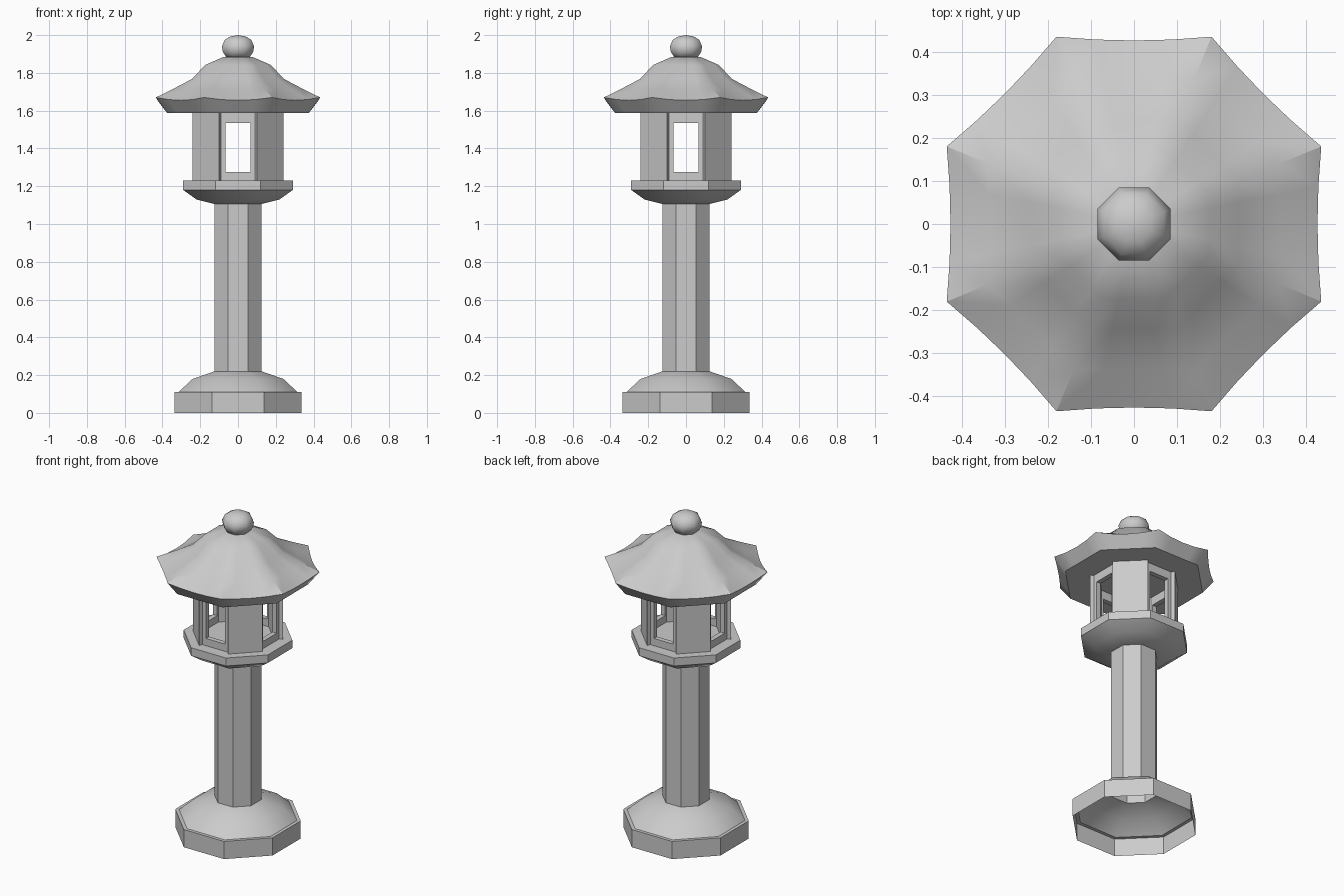
import bpy, bmesh, math
from mathutils import Matrix, Vector

if "Cube" in bpy.data.objects:
    bpy.data.objects.remove(bpy.data.objects["Cube"])

SIDES = 8
STEP = math.tau / SIDES


def ring(apothem, z, sub=1, sag=0.0):
    """Octagon ring; with sub > 1 the side middles can be drawn in and down."""
    radius = apothem / math.cos(STEP / 2)
    corners = [Vector((radius * math.cos((k + 0.5) * STEP), radius * math.sin((k + 0.5) * STEP), z))
               for k in range(SIDES)]
    pts = []
    for k in range(SIDES):
        for j in range(sub):
            t = j / sub
            p = corners[k].lerp(corners[(k + 1) % SIDES], t)
            dip = sag * 4 * t * (1 - t)
            pts.append(Vector((p.x * (1 - dip), p.y * (1 - dip), z - dip * 0.75)))
    return pts


def finish(bm, name, smooth=None):
    mesh = bpy.data.meshes.new(name)
    bm.to_mesh(mesh)
    bm.free()
    ob = bpy.data.objects.new(name, mesh)
    bpy.context.collection.objects.link(ob)
    if smooth:
        bpy.ops.object.select_all(action='DESELECT')
        ob.select_set(True)
        bpy.context.view_layer.objects.active = ob
        bpy.ops.object.shade_smooth_by_angle(angle=math.radians(smooth))
    return ob


def lathe(name, profile, sub=1, smooth=None):
    """Profile points run upward: (apothem, z, optional sag)."""
    bm = bmesh.new()
    rings = [[bm.verts.new(p) for p in ring(pt[0], pt[1], sub, pt[2] if len(pt) > 2 else 0)]
             for pt in profile]
    n = SIDES * sub
    for a, b in zip(rings, rings[1:]):
        for i in range(n):
            bm.faces.new((a[i], a[(i + 1) % n], b[(i + 1) % n], b[i]))
    bmesh.ops.remove_doubles(bm, verts=bm.verts, dist=1e-5)
    return finish(bm, name, smooth)


def prism(bm, outline, z0, z1, angle):
    """Extruded outline turned about the z axis."""
    lo = [bm.verts.new((x, y, z0)) for x, y in outline]
    hi = [bm.verts.new((x, y, z1)) for x, y in outline]
    n = len(outline)
    faces = [bm.faces.new(lo[::-1]), bm.faces.new(hi)]
    for i in range(n):
        faces.append(bm.faces.new((lo[i], lo[(i + 1) % n], hi[(i + 1) % n], hi[i])))
    bmesh.ops.rotate(bm, verts=lo + hi, cent=(0, 0, 0), matrix=Matrix.Rotation(angle, 3, 'Z'))


# Foot: open-bottomed plinth and domed step
lathe("base", [(0.335, 0), (0.335, 0.11), (0.315, 0.11), (0.24, 0.18), (0.125, 0.22)], smooth=35)

# Shaft
lathe("column", [(0.125, 0.22), (0.125, 1.11)])

# Bowl-shaped platform under the light chamber
lathe("platform", [(0, 1.105), (0.12, 1.105), (0.22, 1.13), (0.29, 1.18), (0.29, 1.23), (0, 1.23)],
      smooth=35)

# Light chamber: solid diagonal walls, recessed window frames between them
TAN = math.tan(STEP / 2)
OUT, INN, BOT, TOP = 0.24, 0.19, 1.23, 1.587
for k in range(4):
    turn = k * math.pi / 2
    bm = bmesh.new()
    prism(bm, [(-OUT * TAN, -OUT), (OUT * TAN, -OUT), (INN * TAN, -INN), (-INN * TAN, -INN)],
          BOT, TOP, turn + math.pi / 4)
    finish(bm, f"chamber_wall_{k + 1}")

    bm = bmesh.new()
    for x0, x1, z0, z1 in ((-0.089, -0.066, BOT, TOP), (0.066, 0.089, BOT, TOP),
                           (-0.066, 0.066, BOT, 1.275), (-0.066, 0.066, 1.535, TOP)):
        prism(bm, [(x0, -0.22), (x1, -0.22), (x1, -0.19), (x0, -0.19)], z0, z1, turn)
    finish(bm, f"window_frame_{k + 1}")

# Roof with upturned corners
lathe("roof", [(0, 1.587), (0.375, 1.587), (0.435, 1.67, 0.02), (0.34, 1.717, 0.012),
               (0.243, 1.768), (0.174, 1.842), (0.08, 1.883), (0, 1.885)], sub=4, smooth=35)

# Finial ball
lathe("finial", [(0, 1.88), (0.06, 1.88), (0.08, 1.91), (0.085, 1.94), (0.07, 1.975),
                 (0.04, 1.993), (0, 2.0)], smooth=60)
